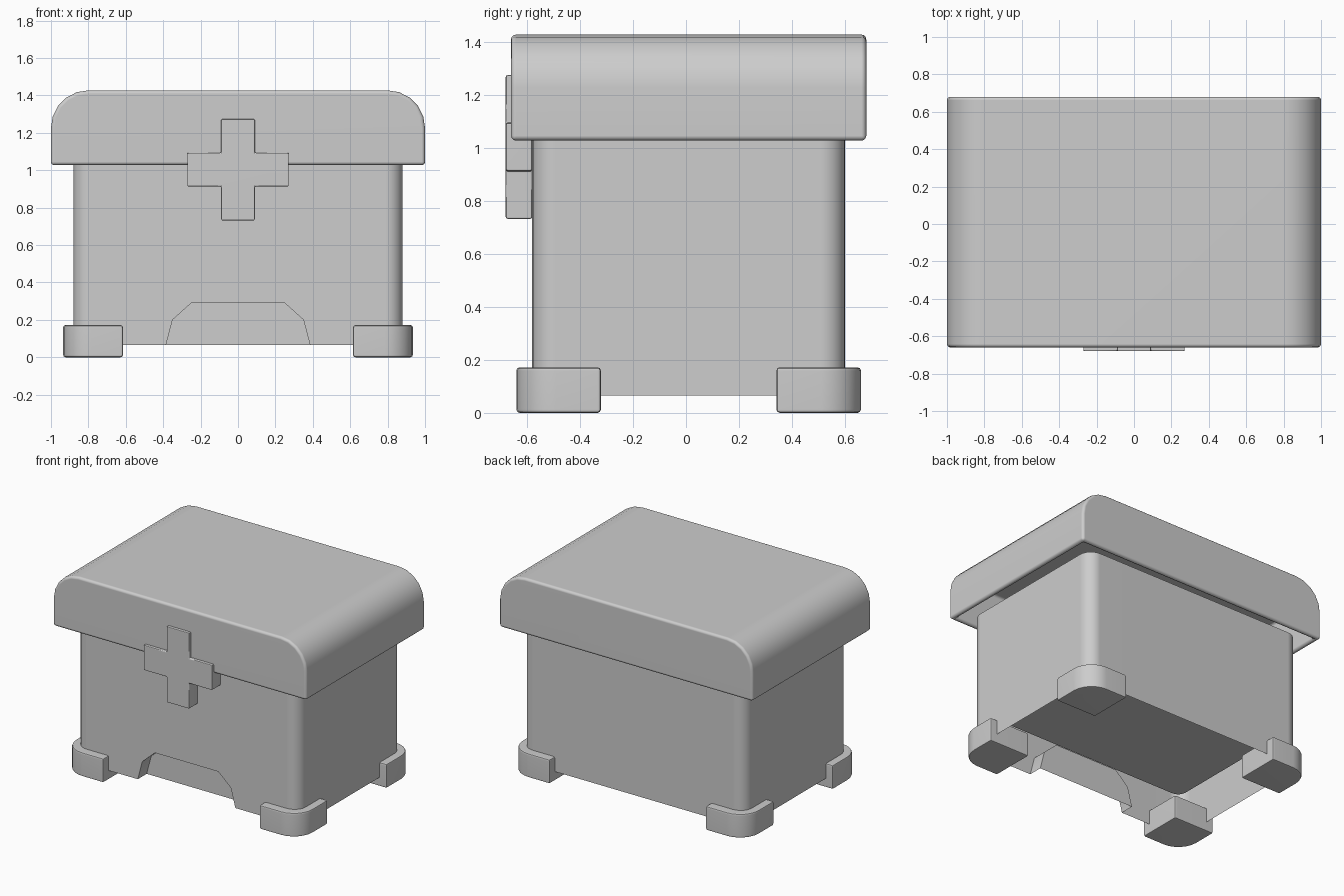
import bpy, bmesh, math

if "Cube" in bpy.data.objects:
    bpy.data.objects.remove(bpy.data.objects["Cube"])

grey = bpy.data.materials.new("plain_grey")
grey.diffuse_color = (0.61, 0.61, 0.61, 1)
grey.use_nodes = True
grey.node_tree.nodes["Principled BSDF"].inputs["Base Color"].default_value = grey.diffuse_color


def finish(name, bm, bevel=0.0, segments=2):
    bmesh.ops.remove_doubles(bm, verts=bm.verts, dist=1e-5)
    bmesh.ops.recalc_face_normals(bm, faces=bm.faces)
    mesh = bpy.data.meshes.new(name)
    bm.to_mesh(mesh)
    bm.free()
    mesh.materials.append(grey)
    ob = bpy.data.objects.new(name, mesh)
    bpy.context.collection.objects.link(ob)
    bpy.ops.object.select_all(action='DESELECT')
    ob.select_set(True)
    bpy.context.view_layer.objects.active = ob
    if bevel:
        mod = ob.modifiers.new("soft_edges", 'BEVEL')
        mod.width, mod.segments = bevel, segments
        mod.limit_method, mod.angle_limit = 'ANGLE', math.radians(35)
        bpy.ops.object.modifier_apply(modifier=mod.name)
    bpy.ops.object.shade_smooth_by_angle(angle=math.radians(35))
    # keep the large faces flat in shading
    mod = ob.modifiers.new("flat_shading", 'WEIGHTED_NORMAL')
    mod.keep_sharp = True
    return ob


def arc(cx, cy, r, start, end, n):
    """Points on an arc, angles in degrees."""
    return [(cx + r * math.cos(math.radians(start + (end - start) * i / n)),
             cy + r * math.sin(math.radians(start + (end - start) * i / n)))
            for i in range(n + 1)]


def rounded_rect(hx, hy, r):
    """Rounded rectangle about the body centre, from the front right corner."""
    pts = []
    for cx, cy, a in ((1, -1, -90), (1, 1, 0), (-1, 1, 90), (-1, -1, 180)):
        pts += arc(cx * (hx - r), MID_Y + cy * (hy - r), r, a, a + 90, 6)
    return pts


def face(bm, pts):
    return bm.faces.new([bm.verts.new(p) for p in pts])


def prism(bm, base, offset):
    """Closed solid: base polygon swept along an offset."""
    moved = [tuple(a + b for a, b in zip(p, offset)) for p in base]
    face(bm, base)
    face(bm, moved)
    for i in range(len(base)):
        j = (i + 1) % len(base)
        face(bm, [base[i], base[j], moved[j], moved[i]])


MID_Y = 0.01                      # body and feet centre
HX, HY, R = 0.88, 0.59, 0.09      # body half sizes and corner radius
Z0, Z1 = 0.066, 1.035
WALL, FLOOR = 0.07, 0.315         # wall thickness and cavity floor height

# Body walls
loop = rounded_rect(HX, HY, R)
bm = bmesh.new()
for (xa, ya), (xb, yb) in zip(loop, loop[1:]):
    face(bm, [(xa, ya, Z0), (xb, yb, Z0), (xb, yb, Z1), (xa, ya, Z1)])

# Front wall with an arched recess at its foot
arch = [(-0.385, Z0), (-0.35, 0.20), (-0.25, 0.29),
        (0.25, 0.29), (0.35, 0.20), (0.385, Z0)]
fy, depth, fx = MID_Y - HY, 0.10, HX - R
front = [(-fx, Z0)] + arch + [(fx, Z0), (fx, Z1), (-fx, Z1)]
face(bm, [(x, fy, z) for x, z in front])
for (xa, za), (xb, zb) in zip(arch, arch[1:]):
    face(bm, [(xa, fy, za), (xa, fy + depth, za), (xb, fy + depth, zb), (xb, fy, zb)])
face(bm, [(x, fy + depth, z) for x, z in arch])

# Rim, cavity walls and cavity floor
inner = rounded_rect(HX - WALL, HY - WALL, 0.06)
for i in range(len(loop)):
    j = (i + 1) % len(loop)
    (xa, ya), (xb, yb), (xc, yc), (xd, yd) = loop[i], loop[j], inner[j], inner[i]
    face(bm, [(xa, ya, Z1), (xb, yb, Z1), (xc, yc, Z1), (xd, yd, Z1)])
    face(bm, [(xd, yd, Z1), (xc, yc, Z1), (xc, yc, FLOOR), (xd, yd, FLOOR)])
face(bm, [(x, y, FLOOR) for x, y in inner])
finish("body", bm)

# Lid: rounded shoulders, with a box-shaped hollow underneath
lid_r, lid_z0, lid_z1 = 0.20, 1.027, 1.427
profile = [(-1, lid_z0), (1, lid_z0)]
profile += arc(1 - lid_r, lid_z1 - lid_r, lid_r, 0, 90, 5)
profile += arc(-1 + lid_r, lid_z1 - lid_r, lid_r, 90, 180, 5)
bm = bmesh.new()
prism(bm, [(x, -0.66, z) for x, z in profile], (0, 1.34, 0))
bmesh.ops.remove_doubles(bm, verts=bm.verts, dist=1e-5)
bmesh.ops.recalc_face_normals(bm, faces=bm.faces)
under = [f for f in bm.faces if all(abs(v.co.z - lid_z0) < 1e-5 for v in f.verts)]
bmesh.ops.inset_region(bm, faces=under, thickness=0.052)
raised = bmesh.ops.extrude_face_region(bm, geom=under)["geom"]
bmesh.ops.translate(bm, vec=(0, 0, 0.29),
                    verts=[g for g in raised if isinstance(g, bmesh.types.BMVert)])
bmesh.ops.delete(bm, geom=[f for f in under if f.is_valid], context='FACES_ONLY')
finish("lid", bm, 0.025, 3)

# Cross plate on the front
a, b, cz = 0.09, 0.271, 1.003
cross = [(-a, -b), (a, -b), (a, -a), (b, -a), (b, a), (a, a),
         (a, b), (-a, b), (-a, a), (-b, a), (-b, -a), (-a, -a)]
bm = bmesh.new()
prism(bm, [(x, -0.68, cz + z) for x, z in cross], (0, 0.10, 0))
finish("front_cross", bm, 0.007, 2)

# Four corner feet
foot = [(0.615, 0.331), (0.935, 0.331)] + arc(0.785, 0.50, 0.15, 0, 90, 6) + [(0.615, 0.65)]
for sx, side in ((-1, "left"), (1, "right")):
    for sy, end in ((-1, "front"), (1, "back")):
        bm = bmesh.new()
        prism(bm, [(sx * x, MID_Y + sy * y, 0) for x, y in foot], (0, 0, 0.172))
        finish(f"{end}_{side}_foot", bm, 0.013, 2)
